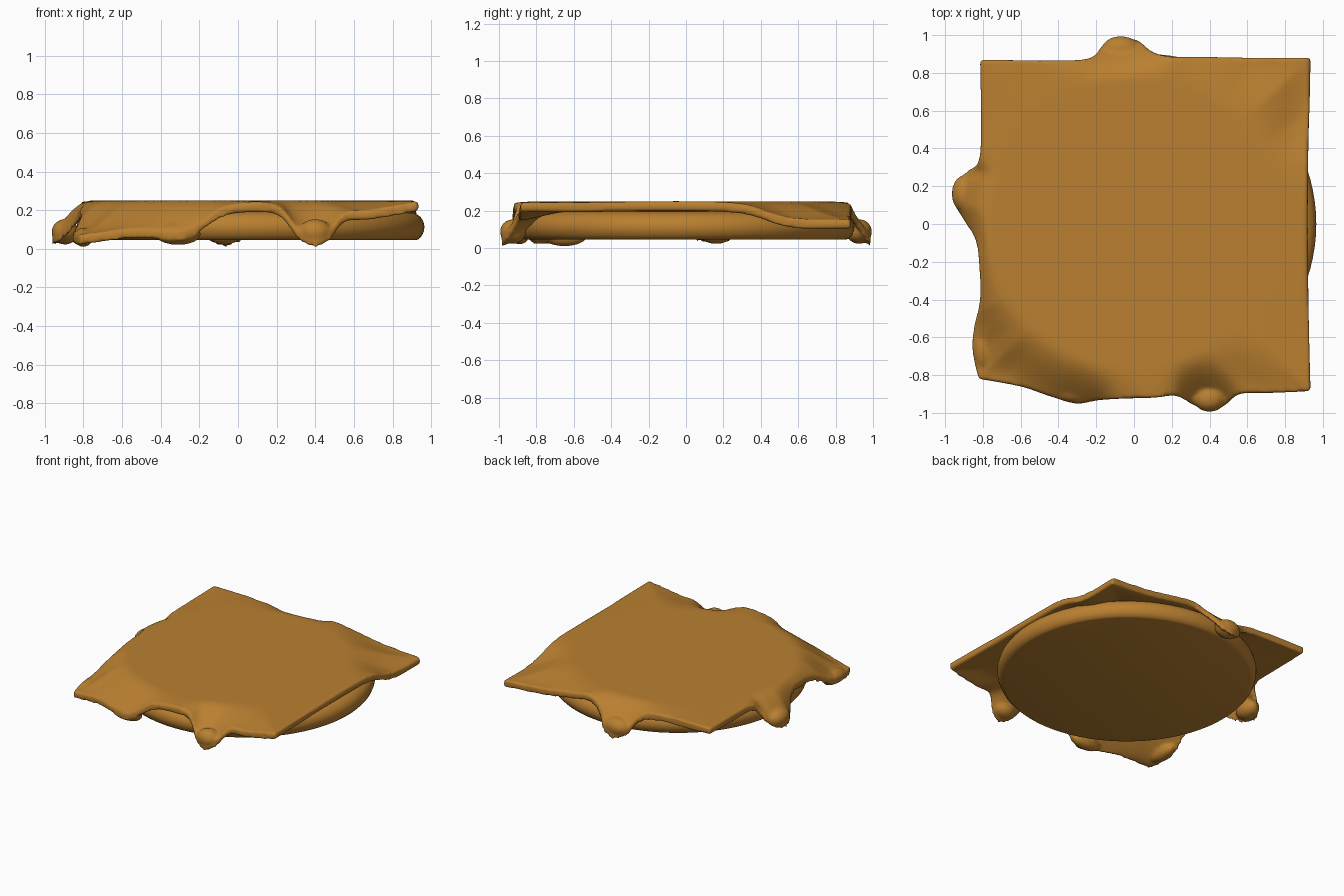
import bpy, bmesh, math
from mathutils import Vector

if "Cube" in bpy.data.objects:
    bpy.data.objects.remove(bpy.data.objects["Cube"])

mat = bpy.data.materials.new("golden brown")
mat.diffuse_color = (0.49, 0.215, 0.03, 1)
mat.use_nodes = True
mat.node_tree.nodes["Principled BSDF"].inputs["Base Color"].default_value = mat.diffuse_color


def finish(name, bm):
    bmesh.ops.recalc_face_normals(bm, faces=bm.faces)
    me = bpy.data.meshes.new(name)
    bm.to_mesh(me)
    bm.free()
    me.materials.append(mat)
    ob = bpy.data.objects.new(name, me)
    bpy.context.collection.objects.link(ob)
    for p in me.polygons:
        p.use_smooth = True
    return ob


# round patty: lathed profile with bulging rim and flat base
CX, CY, R = 0.065, 0.0, 0.9
prof = [(0, .045), (.855, .045), (.87, .05), (.888, .07), (.898, .095), (.9, .115),
        (.895, .14), (.88, .165), (.85, .185), (.8, .195), (0, .195)]
bm = bmesh.new()
vs = [bm.verts.new((CX + r, CY, z)) for r, z in prof]
es = [bm.edges.new(p) for p in zip(vs, vs[1:])]
bmesh.ops.spin(bm, geom=vs + es, cent=(CX, CY, 0), axis=(0, 0, 1),
               angle=2 * math.pi, steps=96)
bmesh.ops.remove_doubles(bm, verts=bm.verts, dist=1e-4)
finish("patty", bm)

# outline of the melted slice: four sides, (x, y, top height)
front = [(-.82, -.82, .075), (-.6, -.86, .10), (-.45, -.91, .10), (-.31, -.95, .09),
         (-.2, -.935, .13), (-.08, -.925, .215), (.1, -.92, .242), (.22, -.91, .215),
         (.31, -.955, .10), (.4, -.985, .06), (.48, -.96, .10), (.56, -.90, .19),
         (.7, -.895, .205), (.935, -.885, .245)]
right = [(.935, -.885, .245), (.925, -.5, .245), (.92, 0, .25), (.922, .3, .235),
         (.925, .5, .175), (.93, .65, .155), (.935, .88, .155)]
back = [(.935, .88, .155), (.6, .88, .18), (.35, .885, .215), (.2, .885, .235),
        (.1, .91, .18), (.02, .97, .09), (-.07, .985, .06), (-.16, .95, .09),
        (-.23, .88, .19), (-.4, .865, .235), (-.815, .87, .245)]
left = [(-.815, .87, .245), (-.81, .55, .24), (-.82, .34, .225), (-.88, .28, .12),
        (-.95, .2, .07), (-.955, .12, .07), (-.90, .02, .10), (-.84, -.08, .17),
        (-.82, -.2, .195), (-.815, -.4, .165), (-.845, -.54, .10), (-.855, -.65, .08),
        (-.84, -.75, .075), (-.82, -.82, .075)]


def spline(pts, n):
    """Catmull-Rom samples along one side, without its last point."""
    p = [Vector(q) for q in [pts[0]] + pts + [pts[-1]]]
    out = []
    for a, b, c, d in zip(p, p[1:], p[2:], p[3:]):
        for i in range(n):
            t = i / n
            out.append(.5 * (2 * b + (c - a) * t + (2 * a - 5 * b + 4 * c - d) * t * t
                             + (3 * b - a - 3 * c + d) * t ** 3))
    return out


rim = spline(front, 6) + spline(right, 12) + spline(back, 8) + spline(left, 6)

# draped slice: rings running from the centre to the outline
TOP = .25
bm = bmesh.new()
N, rings = len(rim), 36
centre = bm.verts.new((0, 0, TOP))
prev = None
for k in range(1, rings + 1):
    s = 1 - (1 - k / rings) ** 1.5
    ring = []
    for e in rim:
        er = math.hypot(e.x, e.y)
        r0 = .76
        t = max(0, (er * s - r0) / (er - r0)) if er > r0 else 0
        corner = min(1, max(0, (er - .95) / .15))
        f = (1 - corner) * t ** 2 + corner * t * t * (3 - 2 * t)
        ring.append(bm.verts.new((e.x * s, e.y * s, TOP - (TOP - e.z) * f)))
    for i in range(N):
        j = (i + 1) % N
        bm.faces.new((prev[i], ring[i], ring[j], prev[j]) if prev else (centre, ring[i], ring[j]))
    prev = ring
# thickness: closed lower skin
ext = bmesh.ops.extrude_face_region(bm, geom=bm.faces[:])
for v in ext["geom"]:
    if isinstance(v, bmesh.types.BMVert):
        v.co.z -= .052

# rounded drip ends: centre, radii, turn
for c, rad, a in [((.40, -.925, .088), (.085, .07, .066), 0),
                  ((-.07, .925, .088), (.10, .07, .066), 0),
                  ((-.895, .16, .088), (.07, .10, .066), 0),
                  ((-.31, -.89, .075), (.12, .055, .055), 0),
                  ((-.80, -.65, .06), (.05, .12, .05), 0)]:
    g = bmesh.ops.create_uvsphere(bm, u_segments=24, v_segments=16, radius=1)
    for v in g["verts"]:
        v.co = Vector((v.co.x * rad[0] + c[0], v.co.y * rad[1] + c[1], v.co.z * rad[2] + c[2]))
sl = finish("melted_slice", bm)
m = sl.modifiers.new("fuse", "REMESH")
m.mode = "VOXEL"
m.voxel_size = .012
m.use_smooth_shade = True
s = sl.modifiers.new("soften", "SMOOTH")
s.factor = .5
s.iterations = 4
